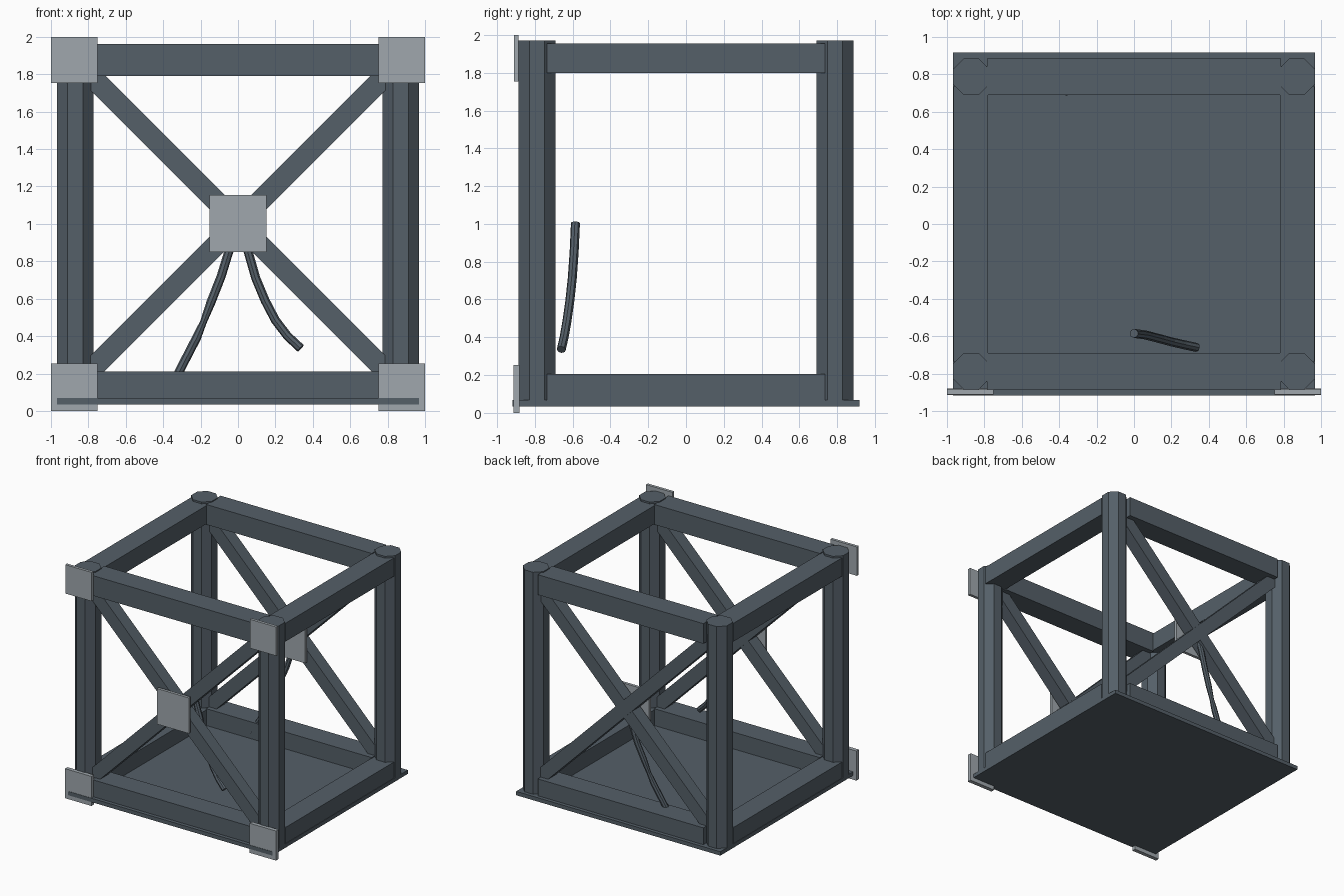
import bpy, math
from mathutils import Matrix

if "Cube" in bpy.data.objects:
    bpy.data.objects.remove(bpy.data.objects["Cube"])


def make_material(name, color):
    m = bpy.data.materials.new(name)
    m.diffuse_color = (*color, 1)
    m.use_nodes = True
    m.node_tree.nodes["Principled BSDF"].inputs["Base Color"].default_value = m.diffuse_color
    return m


STEEL = make_material("dark_slate_steel", (0.09, 0.115, 0.138))
PLATE = make_material("light_grey_plate", (0.35, 0.39, 0.42))


def box(name, lo, hi, mat):
    bpy.ops.mesh.primitive_cube_add(size=1)
    ob = bpy.context.object
    ob.name = name
    size = [b - a for a, b in zip(lo, hi)]
    mid = [(a + b) / 2 for a, b in zip(lo, hi)]
    ob.data.transform(Matrix.Translation(mid) @ Matrix.Diagonal((*size, 1)))
    ob.data.materials.append(mat)
    return ob


def cable(name, points):
    # points are (x, y, z, thickness factor)
    cu = bpy.data.curves.new(name, 'CURVE')
    cu.dimensions = '3D'
    cu.bevel_depth = 0.024
    cu.bevel_resolution = 2
    cu.use_fill_caps = True
    sp = cu.splines.new('POLY')
    sp.points.add(len(points) - 1)
    for p, (x, y, z, r) in zip(sp.points, points):
        p.co = (x, y, z, 1)
        p.radius = r
    sp.use_smooth = False
    cu.materials.append(STEEL)
    ob = bpy.data.objects.new(name, cu)
    bpy.context.collection.objects.link(ob)


# floor
box("floor_plate", (-0.968, -0.917, 0.035), (0.968, 0.917, 0.068), STEEL)

# octagonal corner posts
for sx in (-1, 1):
    for sy in (-1, 1):
        bpy.ops.mesh.primitive_cylinder_add(
            vertices=8, radius=0.0975 / math.cos(math.pi / 8), depth=1.93)
        ob = bpy.context.object
        ob.name = "corner_post"
        ob.data.transform(Matrix.Translation((sx * 0.87, sy * 0.788, 1.005))
                          @ Matrix.Rotation(math.pi / 8, 4, 'Z'))
        ob.data.materials.append(STEEL)

# horizontal beams, bottom and top
for level, z0, z1 in (("lower", 0.04, 0.212), ("upper", 1.79, 1.962)):
    for s, side in ((-1, "front"), (1, "back")):
        y = s * 0.788
        box(f"{level}_{side}_beam", (-0.785, y - 0.098, z0), (0.785, y + 0.098, z1), STEEL)
    for s, side in ((-1, "left"), (1, "right")):
        x = s * 0.872
        box(f"{level}_{side}_beam", (x - 0.092, -0.735, z0 + 0.008),
            (x + 0.092, 0.735, z1 - 0.007), STEEL)

# crossed braces with a centre plate, front and back
for y, side in ((-0.788, "front"), (0.788, "back")):
    for s in (-1, 1):
        ob = box(f"{side}_brace", (-1.16, -0.055, -0.055), (1.16, 0.055, 0.055), STEEL)
        ob.data.transform(Matrix.Translation((0, y + s * 0.002, 1.005))
                          @ Matrix.Rotation(s * math.pi / 4, 4, 'Y'))
    box(f"{side}_centre_plate", (-0.152, y - 0.095, 0.85), (0.152, y - 0.07, 1.155), PLATE)

# corner plates on the front
for s in (-1, 1):
    x0, x1 = sorted((s * 0.75, s * 1.0))
    box("upper_corner_plate", (x0, -0.911, 1.753), (x1, -0.886, 2.0), PLATE)
    box("lower_corner_plate", (x0, -0.914, 0.0), (x1, -0.88, 0.253), PLATE)

# loose cables hanging from the brace crossings
cable("front_cable", [
    (0.0, -0.585, 1.005, 1), (0.055, -0.592, 0.85, 1), (0.095, -0.602, 0.71, 1),
    (0.145, -0.615, 0.59, 1), (0.2, -0.63, 0.485, 1), (0.265, -0.645, 0.4, 1),
    (0.335, -0.66, 0.335, 1)])
cable("back_cable", [
    (0.0, 0.8, 1.005, 1), (-0.05, 0.797, 0.85, 1), (-0.09, 0.79, 0.72, 1),
    (-0.145, 0.775, 0.58, 1), (-0.185, 0.765, 0.475, 0.75), (-0.222, 0.755, 0.39, 1),
    (-0.31, 0.73, 0.22, 1), (-0.365, 0.71, 0.11, 1)])
